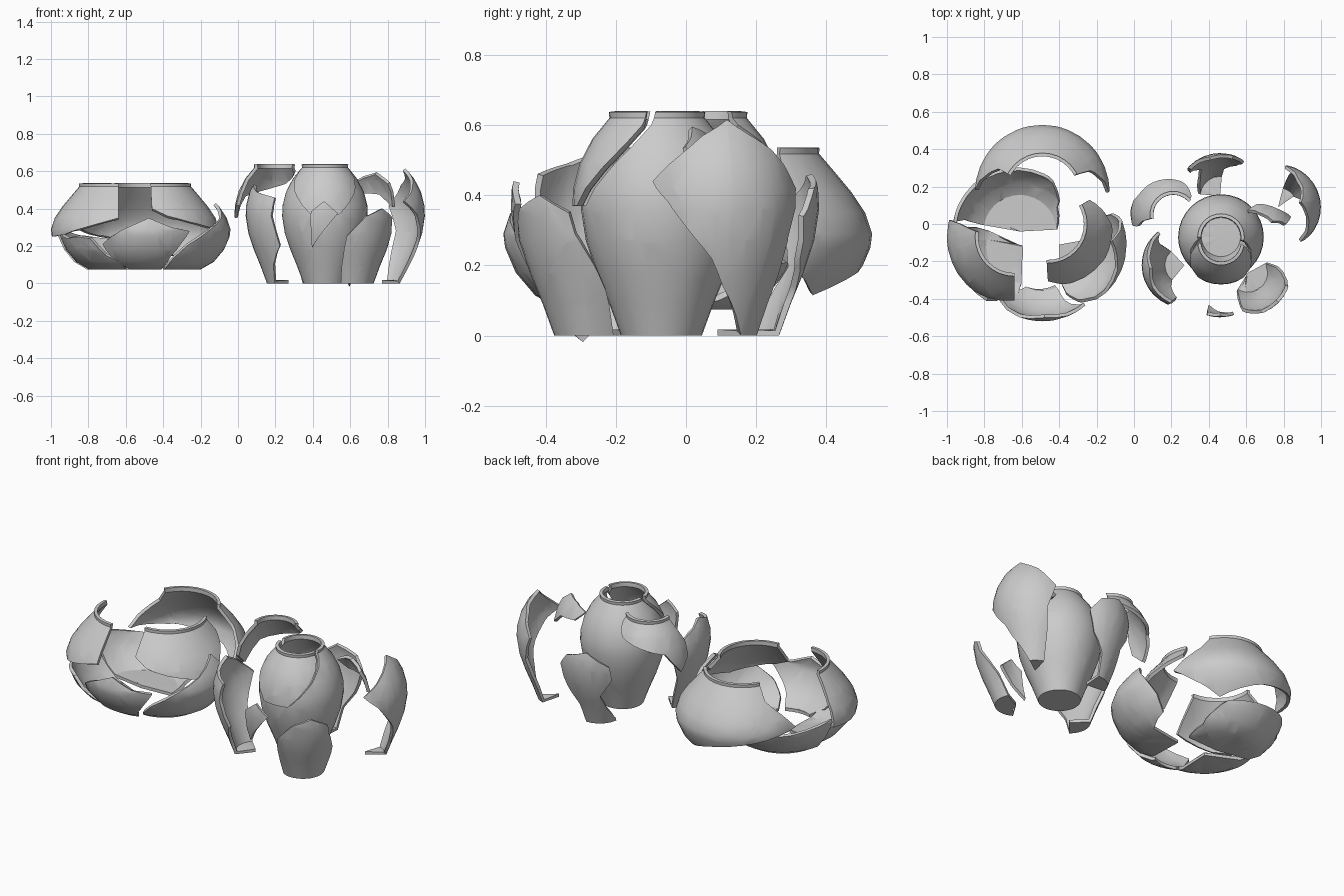
import bpy, bmesh, math
from mathutils import Vector

if "Cube" in bpy.data.objects:
    bpy.data.objects.remove(bpy.data.objects["Cube"])

WALL = 0.018
SEG = 32

# Outer profiles (radius, height), from the foot up to the lip
BOWL = [(.2, .075), (.27, .115), (.325, .18), (.355, .25), (.36, .29),
        (.34, .35), (.30, .41), (.25, .47), (.209, .518), (.21, .535)]
JAR = [(.115, 0), (.148, .09), (.185, .18), (.215, .27), (.229, .36), (.226, .42),
       (.208, .49), (.172, .56), (.123, .62), (.125, .637)]


def surface(profile, theta, v):
    """Point on the pot; v below the foot height runs inward over the floor."""
    r0, z0 = profile[0]
    if v <= z0:
        r, z = max(0, r0 - (z0 - v)), z0
    else:
        r, z = profile[-1]
        for (ra, za), (rb, zb) in zip(profile, profile[1:]):
            if v <= zb:
                r, z = ra + (rb - ra) * (v - za) / (zb - za), v
                break
    a = math.radians(theta)
    return Vector((r * math.cos(a), r * math.sin(a), z))


def shard(name, profile, centre, outline):
    """Flat outline in (angle, height), cut on a grid, wrapped on the pot, thickened."""
    bm = bmesh.new()
    # angle is scaled to keep the flat sheet well proportioned
    face = bm.faces.new([bm.verts.new((t / 100, v, 0)) for t, v in outline])
    face.normal_update()
    if face.normal.z < 0:
        face.normal_flip()
    bmesh.ops.triangulate(bm, faces=bm.faces[:])
    step = 360 / SEG
    cuts = [((k * step / 100, 0, 0), (1, 0, 0)) for k in range(-SEG, SEG + 1)]
    cuts += [((0, z, 0), (0, 1, 0)) for _, z in profile]
    for co, no in cuts:
        bmesh.ops.bisect_plane(bm, geom=bm.verts[:] + bm.edges[:] + bm.faces[:],
                               plane_co=co, plane_no=no, dist=1e-6)
    for v in bm.verts:
        v.co = surface(profile, v.co.x * 100, v.co.y)
    bmesh.ops.remove_doubles(bm, verts=bm.verts[:], dist=1e-4)
    me = bpy.data.meshes.new(name)
    bm.to_mesh(me)
    bm.free()
    ob = bpy.data.objects.new(name, me)
    bpy.context.collection.objects.link(ob)
    ob.location = (centre[0], centre[1], 0)
    mod = ob.modifiers.new("wall", 'SOLIDIFY')
    mod.thickness = WALL
    mod.offset = -1
    bpy.ops.object.select_all(action='DESELECT')
    ob.select_set(True)
    bpy.context.view_layer.objects.active = ob
    bpy.ops.object.modifier_apply(modifier="wall")
    bpy.ops.object.shade_smooth_by_angle(angle=math.radians(30))
    return ob


BC = .075 - .2      # v at the centre of the bowl floor
JC = -.115          # v at the centre of the jar floor

# Wide bowl, burst into seven shards
shard("bowl_back_shoulder", BOWL, (-.49, .17),
      [(0, .3), (22, .2), (45, .115), (90, .2), (125, .24), (178, .29), (165, .38),
       (152, .45), (152, .535), (28, .535), (24, .43)])
shard("bowl_back_floor", BOWL, (-.61, -.04),
      [(3, BC), (172, BC), (170, .075), (168, .16), (172, .3), (155, .28),
       (130, .25), (90, .22), (62, .2), (48, .15), (33, .1), (3, .075)])
shard("bowl_left_floor", BOWL, (-.595, -.12),
      [(155, BC), (268, BC), (268, .075), (264, .11), (248, .15), (236, .24),
       (222, .25), (205, .24), (185, .27), (168, .25), (160, .16), (155, .075)])
shard("bowl_left_shoulder", BOWL, (-.64, -.07),
      [(165, .26), (190, .25), (215, .26), (240, .3), (270, .35), (270, .535),
       (172, .535), (166, .4)])
shard("bowl_right_shoulder", BOWL, (-.46, 0),
      [(-90, .4), (-75, .36), (-55, .33), (-30, .3), (-5, .33), (15, .41),
       (30, .46), (30, .535), (-92, .535)])
shard("bowl_right_floor", BOWL, (-.40, -.11),
      [(-88, BC), (0, BC), (10, .075), (33, .115), (30, .2), (21, .29), (4, .43),
       (-20, .36), (-45, .29), (-68, .2), (-78, .14), (-88, .075)])
shard("bowl_front_wall", BOWL, (-.49, -.16),
      [(245, .07), (292, .055), (294, .085), (296, .14), (310, .28), (292, .3),
       (272, .35), (250, .29), (226, .21), (232, .12)])

# Standing jar, with its front shoulder slightly loosened
shard("jar_body", JAR, (.465, -.07),
      [(-180, JC), (180, JC), (180, .637), (-8, .637), (-12, .6), (-70, .37),
       (-110, .37), (-172, .61), (-180, .637)])
shard("jar_front_shoulder", JAR, (.465, -.095),
      [(188, .61), (250, .37), (290, .37), (348, .6), (352, .637), (184, .637)])

# Second jar, burst around the standing one
shard("jar_back_left_shoulder", JAR, (.21, .05),
      [(45, .6), (75, .54), (120, .5), (150, .47), (175, .35), (195, .42), (198, .5),
       (192, .56), (190, .637), (40, .637)])
shard("jar_left_wall", JAR, (.27, -.22),
      [(135, JC), (230, JC), (230, 0), (238, .1), (256, .2), (246, .36), (250, .46),
       (215, .49), (185, .53), (155, .47), (128, .38), (140, .2), (135, 0)])
shard("jar_front_chip", JAR, (.46, -.27),
      [(250, .19), (289, .375), (270, .44), (252, .385)])
shard("jar_front_right_wall", JAR, (.61, -.26),
      [(238, JC), (390, JC), (388, 0), (371, .13), (345, .29), (341, .35), (316, .4),
       (290, .36), (262, .25), (254, .15), (238, 0)])
shard("jar_right_wall", JAR, (.77, .09),
      [(35, JC), (75, JC), (75, 0), (72, .16), (68, .28), (80, .42), (55, .53),
       (12, .615), (-15, .57), (-57, .44), (-38, .38), (-22, .3), (-5, .22),
       (5, .14), (35, 0)])
shard("jar_right_shoulder", JAR, (.66, -.10),
      [(38, .41), (60, .48), (90, .49), (107, .54), (85, .575), (55, .595), (33, .54)])
shard("jar_back_wall", JAR, (.46, .15),
      [(85, JC), (175, JC), (175, 0), (140, .1), (125, .19), (142, .3), (138, .38),
       (105, .46), (72, .42), (55, .34), (62, .22), (82, .12), (85, 0)])
